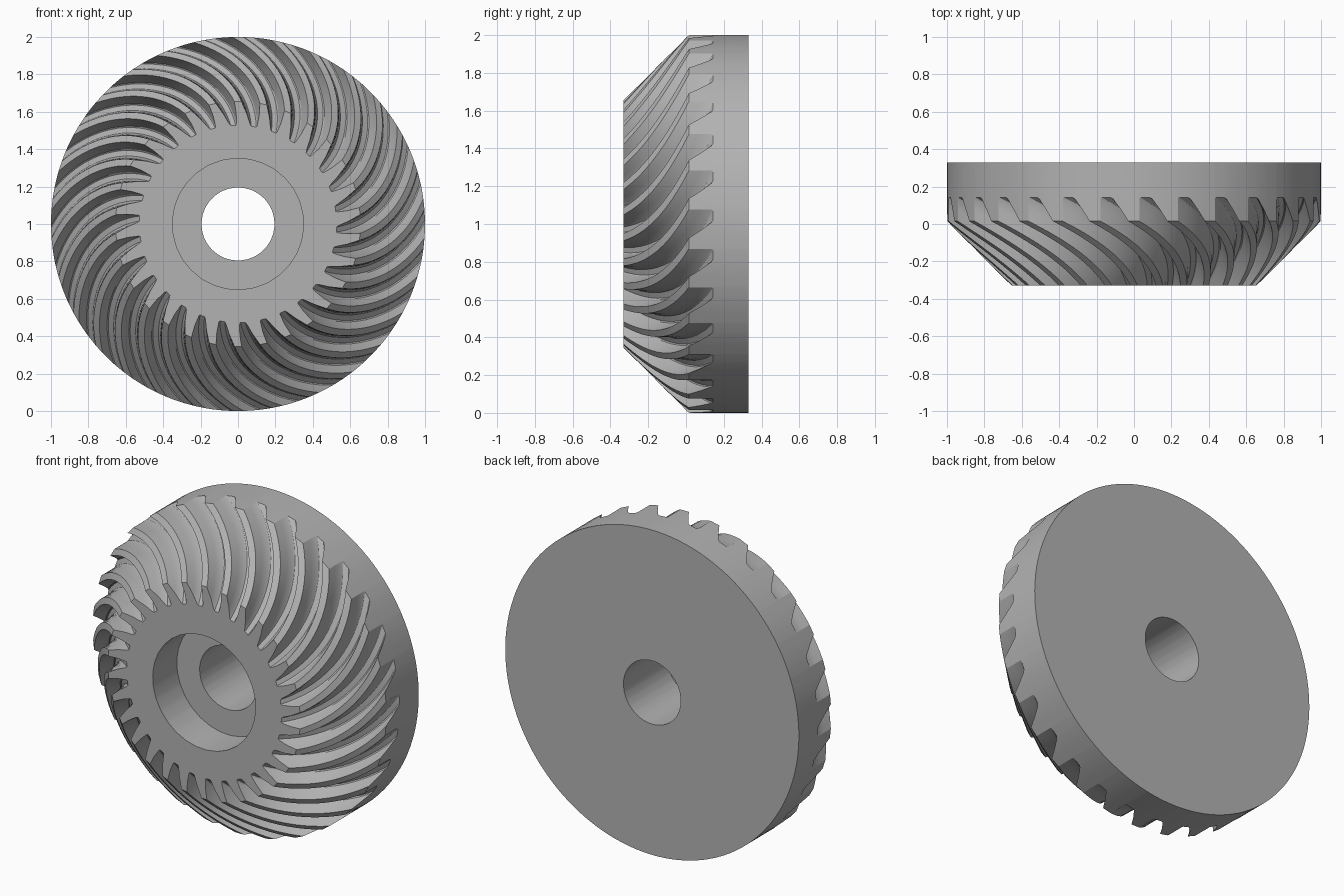
import bpy, bmesh
from math import cos, sin, tau, radians

if "Cube" in bpy.data.objects:
    bpy.data.objects.remove(bpy.data.objects["Cube"], do_unlink=True)

TEETH = 30
PITCH = tau / TEETH
FRONT, BACK = -0.33, 0.33
RIM, TIP_IN, DEPTH = 1.0, 0.655, 0.128
STATIONS = 16

# One tooth space and tooth: (fraction of pitch, fraction of tooth depth)
PROFILE = [(-.12, 1), (.12, 1), (.17, .93), (.27, .5),
           (.36, 0), (.64, 0), (.73, .5), (.83, .93)]
P = len(PROFILE)

bm = bmesh.new()


def point(r, angle, y):
    return bm.verts.new((r * cos(angle), y, 1 + r * sin(angle)))


def spiral(q):
    return 0.7 * q + 1.5 * q * q


def ring_faces(a, b):
    n = len(a)
    for i in range(n):
        j = (i + 1) % n
        bm.faces.new((a[i], a[j], b[j], b[i]))


# Spiral tooth surface, from the front plane to the rim cylinder
columns = []
for k in range(TEETH):
    for u, d in PROFILE:
        depth = d * DEPTH
        start = TIP_IN - depth
        column = []
        for i in range(STATIONS + 1):
            r = start + (RIM - start) * i / STATIONS
            angle = (k + u) * PITCH + spiral(r - TIP_IN + 0.2 * depth)
            column.append((r, angle, r - TIP_IN + depth + FRONT))
        columns.append(column)
grid = [[point(*c[i]) for c in columns] for i in range(STATIONS + 1)]
for a, b in zip(grid, grid[1:]):
    ring_faces(a, b)

# Rim cylinder behind the teeth
back_rim = [point(RIM, c[-1][1], BACK) for c in columns]
ring_faces(grid[-1], back_rim)

# Front recess and through bore, two columns per tooth
hub_angles = [columns[k * P + j][0][1] for k in range(TEETH) for j in (0, 1)]
hub = [[point(r, a, y) for a in hub_angles]
       for r, y in ((0.35, FRONT), (0.35, -0.095), (0.195, -0.095), (0.195, BACK))]
for a, b in zip(hub, hub[1:]):
    ring_faces(a, b)

# Flat front ring, flat tooth ends and back plate
front = grid[0]
roots = [front[k * P + j] for k in range(TEETH) for j in (0, 1)]
ring_faces(hub[0], roots)
H = len(hub_angles)
for k in range(TEETH):
    span = range(k * P + 1, (k + 1) * P + 1)
    bm.faces.new([front[i % len(front)] for i in span])
    h = 2 * (k + 2)  # the rim is turned about two teeth from the hub
    bore = [hub[-1][(h + i) % H] for i in range(3)]
    bm.faces.new((back_rim[k * P], back_rim[k * P + 1], bore[1], bore[0]))
    bm.faces.new([back_rim[i % len(back_rim)] for i in span] + [bore[2], bore[1]])

bmesh.ops.recalc_face_normals(bm, faces=bm.faces)
mesh = bpy.data.meshes.new("spiral_bevel_gear")
bm.to_mesh(mesh)
bm.free()
gear = bpy.data.objects.new("spiral_bevel_gear", mesh)
bpy.context.collection.objects.link(gear)

# Plain grey metal
grey = bpy.data.materials.new("grey")
grey.use_nodes = True
color = (0.45, 0.45, 0.45, 1)
grey.diffuse_color = color
grey.node_tree.nodes["Principled BSDF"].inputs["Base Color"].default_value = color
mesh.materials.append(grey)

bpy.ops.object.select_all(action="DESELECT")
gear.select_set(True)
bpy.context.view_layer.objects.active = gear
bpy.ops.object.shade_smooth_by_angle(angle=radians(25))
